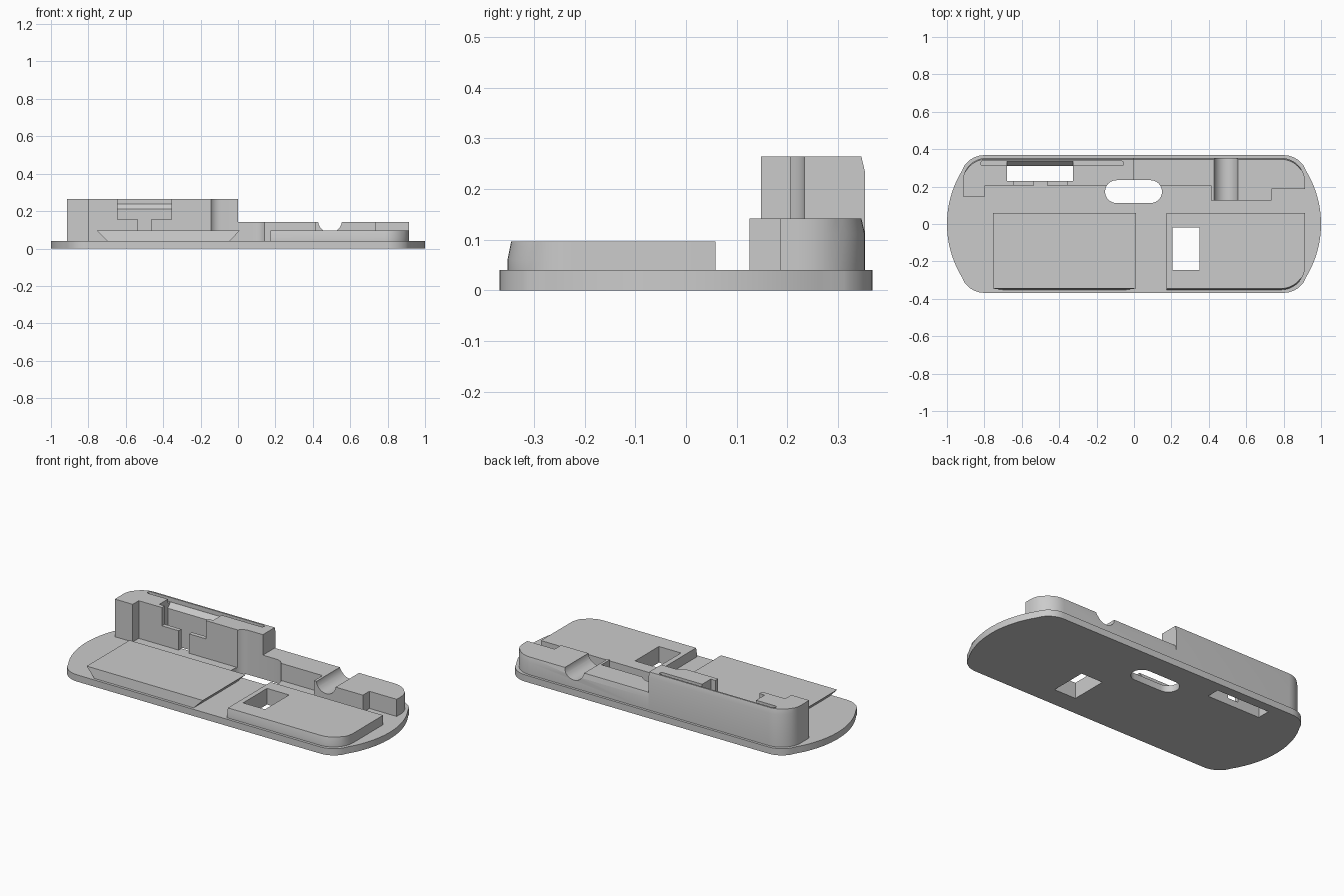
import bpy, bmesh
from math import sin, cos, radians, atan2, degrees

cube = bpy.data.objects.get("Cube")
if cube:
    bpy.data.objects.remove(cube, do_unlink=True)

grey = bpy.data.materials.new("plain grey")
grey.use_nodes = True
grey.diffuse_color = (0.6, 0.6, 0.6, 1)
grey.node_tree.nodes["Principled BSDF"].inputs["Base Color"].default_value = (0.6, 0.6, 0.6, 1)


def arc(cx, cy, r, a0, a1, n=12):
    """Points along an arc, angles in degrees."""
    angles = [radians(a0 + (a1 - a0) * i / n) for i in range(n + 1)]
    return [(cx + r * cos(a), cy + r * sin(a)) for a in angles]


def loft(name, rings):
    """Closed solid through rings of matching 3D points."""
    bm = bmesh.new()
    rows = [[bm.verts.new(p) for p in ring] for ring in rings]
    n = len(rows[0])
    for low, high in zip(rows, rows[1:]):
        for i in range(n):
            j = (i + 1) % n
            bm.faces.new((low[i], low[j], high[j], high[i]))
    bm.faces.new(rows[0][::-1])
    bm.faces.new(rows[-1])
    bmesh.ops.recalc_face_normals(bm, faces=bm.faces)
    mesh = bpy.data.meshes.new(name)
    bm.to_mesh(mesh)
    bm.free()
    mesh.materials.append(grey)
    obj = bpy.data.objects.new(name, mesh)
    bpy.context.collection.objects.link(obj)
    return obj


def prism(name, outline, z0, z1):
    return loft(name, [[(x, y, z) for x, y in outline] for z in (z0, z1)])


def along_y(name, profile, y0, y1):
    return loft(name, [[(x, y, z) for x, z in profile] for y in (y0, y1)])


def box(name, x0, x1, y0, y1, z0, z1):
    return prism(name, [(x0, y0), (x1, y0), (x1, y1), (x0, y1)], z0, z1)


def eased(name, outline, z0, z1, ease, edge):
    """Prism whose outer long edge leans inward near the top."""
    def lean(y):
        return y - 0.007 * (1 if y > 0 else -1) if abs(y) > edge else y
    return loft(name, [[(x, y, z0) for x, y in outline],
                       [(x, y, z1 - ease) for x, y in outline],
                       [(x, lean(y), z1) for x, y in outline]])


def stadium(x0, x1, y, r):
    return arc(x0 + r, y, r, 90, 270) + arc(x1 - r, y, r, -90, 90)


def cut(target, *cutters):
    for cutter in cutters:
        cutter.hide_render = True
        mod = target.modifiers.new("cut", 'BOOLEAN')
        mod.operation, mod.solver, mod.object = 'DIFFERENCE', 'EXACT', cutter
    graph = bpy.context.evaluated_depsgraph_get()
    graph.update()
    mesh = bpy.data.meshes.new_from_object(target.evaluated_get(graph))
    target.modifiers.clear()
    target.data = mesh
    for cutter in cutters:
        bpy.data.objects.remove(cutter, do_unlink=True)


def cable_opening():
    return prism("cable_cutter", stadium(-0.155, 0.15, 0.173, 0.061), -0.1, 0.4)


def window():
    return box("window_cutter", 0.205, 0.35, -0.245, -0.02, -0.1, 0.2)


def pocket():
    return box("pocket_cutter", -0.68, -0.325, 0.231, 0.311, -0.1, 0.4)


PLATE = 0.04

# Base plate with bowed ends and rounded corners
corner_y, r = 0.238, 0.13
a = degrees(atan2(corner_y, 0.345))
right_end = (arc(0.8, -corner_y, r, -90, -a, 8) + arc(0.455, 0, 0.545, -a, a, 24)[1:-1]
             + arc(0.8, corner_y, r, a, 90, 8))
base = prism("base_plate", right_end + [(-x, -y) for x, y in right_end], 0, PLATE)
cut(base, cable_opening(), window(), pocket())

# Left pad, undercut at both ends
left_pad = along_y("left_pad", [(-0.7, PLATE), (-0.045, PLATE), (0.01, 0.096), (-0.755, 0.096)],
                   -0.352, 0.058)
for v in left_pad.data.vertices:
    if v.co.y < -0.3 and v.co.z > 0.09:
        v.co.y += 0.007

# Right pad with one rounded corner and a window
pad_outline = [(0.175, -0.352)] + arc(0.785, -0.222, 0.13, -90, 0) + [(0.915, 0.058), (0.175, 0.058)]
right_pad = eased("right_pad", pad_outline, PLATE, 0.096, 0.035, 0.3)
cut(right_pad, window())

# Tall rear wall
tall_outline = [(0, 0.205), (0, 0.353)] + arc(-0.79, 0.228, 0.125, 90, 180) + [
    (-0.915, 0.148), (-0.797, 0.148), (-0.797, 0.205)]
tall_wall = eased("tall_rear_wall", tall_outline, PLATE, 0.264, 0.03, 0.29)
ledge = [(0.3, 0.205), (0.311, 0.21), (0.336, 0.238), (0.336, 0.4), (0.3, 0.4)]
slope = loft("slope_cutter", [[(x, y, z) for y, z in ledge] for x in (-0.68, -0.325)])
cut(tall_wall, cable_opening(), pocket(), slope,
    prism("slot_cutter", stadium(-0.82, -0.055, 0.324, 0.0125), 0.238, 0.4),
    box("wide_notch_cutter", -0.645, -0.355, 0.1, 0.25, 0.155, 0.4),
    box("narrow_notch_cutter", -0.535, -0.465, 0.1, 0.25, PLATE - 0.01, 0.2))

# Low rear wall with stepped front and a round channel
low_outline = [(0, 0.205), (0.413, 0.205), (0.413, 0.125), (0.735, 0.125), (0.735, 0.186),
               (0.915, 0.186)] + arc(0.785, 0.223, 0.13, 0, 90) + [(0, 0.353)]
low_wall = eased("low_rear_wall", low_outline, PLATE, 0.142, 0.03, 0.29)
channel = arc(0.492, 0.15, 0.064, 180, 360, 20) + [(0.556, 0.3), (0.428, 0.3)]
cut(low_wall, cable_opening(), along_y("channel_cutter", channel, 0, 0.5))

# Smooth the curved sides, keep the edges crisp
bpy.ops.object.select_all(action='DESELECT')
for obj in (base, left_pad, right_pad, tall_wall, low_wall):
    obj.select_set(True)
bpy.context.view_layer.objects.active = base
bpy.ops.object.shade_smooth_by_angle(angle=radians(25))
